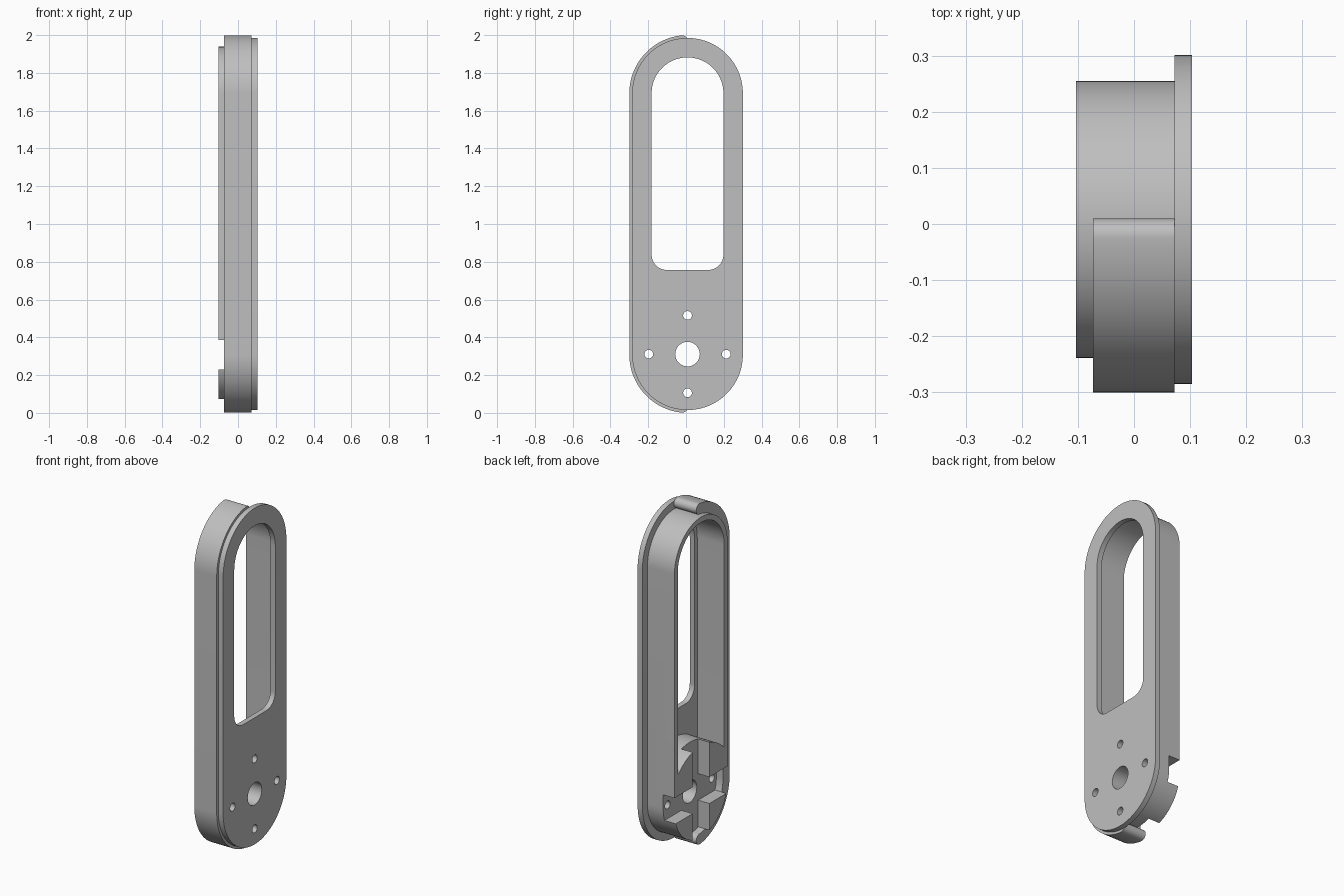
import bpy, bmesh, math

if "Cube" in bpy.data.objects:
    bpy.data.objects.remove(bpy.data.objects["Cube"])

# Shared dimensions: profiles lie in the y-z plane and are extruded along x
CY, Z_LOW, Z_TOP = 0.008, 0.308, 1.692
X_BACK, X_SHELL, X_FLOOR, X_PLATE, X_FRONT = -0.103, -0.073, -0.03, 0.072, 0.103
R_WALL, R_PLATE, R_SHELL, R_BOSS = 0.2465, 0.293, 0.308, 0.292

grey = bpy.data.materials.new("satin_grey")
grey.diffuse_color = (0.52, 0.52, 0.52, 1)
grey.use_nodes = True
grey.node_tree.nodes["Principled BSDF"].inputs["Base Color"].default_value = grey.diffuse_color


def arc(y, z, r, a0, a1, n=32):
    """Points on an arc, angles in degrees from +y towards +z."""
    angles = [math.radians(a0 + (a1 - a0) * i / n) for i in range(n + 1)]
    return [(y + r * math.cos(a), z + r * math.sin(a)) for a in angles]


def stadium(r):
    return arc(CY, Z_TOP, r, 0, 180, 48) + arc(CY, Z_LOW, r, 180, 360, 48)


def circle(y, z, r, n=32):
    return arc(y, z, r, 0, 360, n)[:-1]


def rectangle(y0, y1, z0, z1):
    return [(y0, z0), (y1, z0), (y1, z1), (y0, z1)]


def extrude(name, profile, x0, x1):
    bm = bmesh.new()
    face = bm.faces.new([bm.verts.new((x0, y, z)) for y, z in profile])
    result = bmesh.ops.extrude_face_region(bm, geom=[face])
    moved = [g for g in result["geom"] if isinstance(g, bmesh.types.BMVert)]
    bmesh.ops.translate(bm, verts=moved, vec=(x1 - x0, 0, 0))
    bmesh.ops.recalc_face_normals(bm, faces=bm.faces)
    mesh = bpy.data.meshes.new(name)
    bm.to_mesh(mesh)
    bm.free()
    mesh.materials.append(grey)
    obj = bpy.data.objects.new(name, mesh)
    bpy.context.collection.objects.link(obj)
    return obj


def select(obj):
    bpy.ops.object.select_all(action="DESELECT")
    obj.select_set(True)
    bpy.context.view_layer.objects.active = obj


def cut(obj, profile, x0=-0.3, x1=0.3):
    cutter = extrude("cutter", profile, x0, x1)
    cutter.hide_render = True
    mod = obj.modifiers.new("cut", "BOOLEAN")
    mod.operation, mod.solver, mod.object = "DIFFERENCE", "EXACT", cutter
    select(obj)
    bpy.ops.object.modifier_apply(modifier=mod.name)
    bpy.data.objects.remove(cutter)


# Face plate with a long window, rounded at the top and filleted below
face_plate = extrude("face_plate", stadium(R_PLATE), X_PLATE, X_FRONT)
half, fillet, sill = 0.19, 0.08, 0.757
window = (arc(CY, Z_TOP, half, 0, 180, 48)
          + arc(CY - half + fillet, sill + fillet, fillet, 180, 270, 12)
          + arc(CY + half - fillet, sill + fillet, fillet, 270, 360, 12))
cut(face_plate, window)

# Inner wall and mounting boss: the cavity stops at the domed top of the boss
inner_body = extrude("inner_body", stadium(R_WALL), X_BACK, X_PLATE)
r_cavity = 0.215
start = math.degrees(math.acos(r_cavity / R_BOSS))
cavity = (arc(CY, Z_TOP, r_cavity, 0, 180, 48)
          + arc(CY, Z_LOW, R_BOSS, 180 - start, start, 40))
cut(inner_body, cavity)

# Cross-shaped channel in the boss
w = 0.0775
cut(inner_body, rectangle(CY - 0.4, CY + 0.4, Z_LOW - w, Z_LOW + w), -0.3, X_FLOOR)
cut(inner_body, rectangle(CY - w, CY + w, Z_LOW - 0.4, Z_LOW + 0.35), -0.3, X_FLOOR)

# Centre bore and four screw holes
holes = [(0, 0, 0.065)] + [(0.205 * a, 0.205 * b, 0.023)
                           for a, b in ((1, 0), (-1, 0), (0, 1), (0, -1))]
for dy, dz, r in holes:
    for part in (face_plate, inner_body):
        cut(part, circle(CY + dy, Z_LOW + 0.003 + dz, r))

# Half shell around the front edge, with round ends
mid, cap = (R_SHELL + R_WALL) / 2, (R_SHELL - R_WALL) / 2
t = math.radians(96)
ey, ez = CY + mid * math.cos(t), mid * math.sin(t)
shell = (arc(CY, Z_TOP, R_SHELL, 96, 180)
         + arc(CY, Z_LOW, R_SHELL, 180, 264)
         + arc(ey, Z_LOW - ez, cap, 264, 444, 16)[1:-1]
         + arc(CY, Z_LOW, R_WALL, 264, 180)
         + arc(CY, Z_TOP, R_WALL, 180, 96)
         + arc(ey, Z_TOP + ez, cap, -84, 96, 16)[1:-1])
outer_half_shell = extrude("outer_half_shell", shell, X_SHELL, X_PLATE)

# Smooth curves, crisp edges
for part in (face_plate, inner_body, outer_half_shell):
    select(part)
    bpy.ops.object.shade_smooth_by_angle(angle=math.radians(30))
